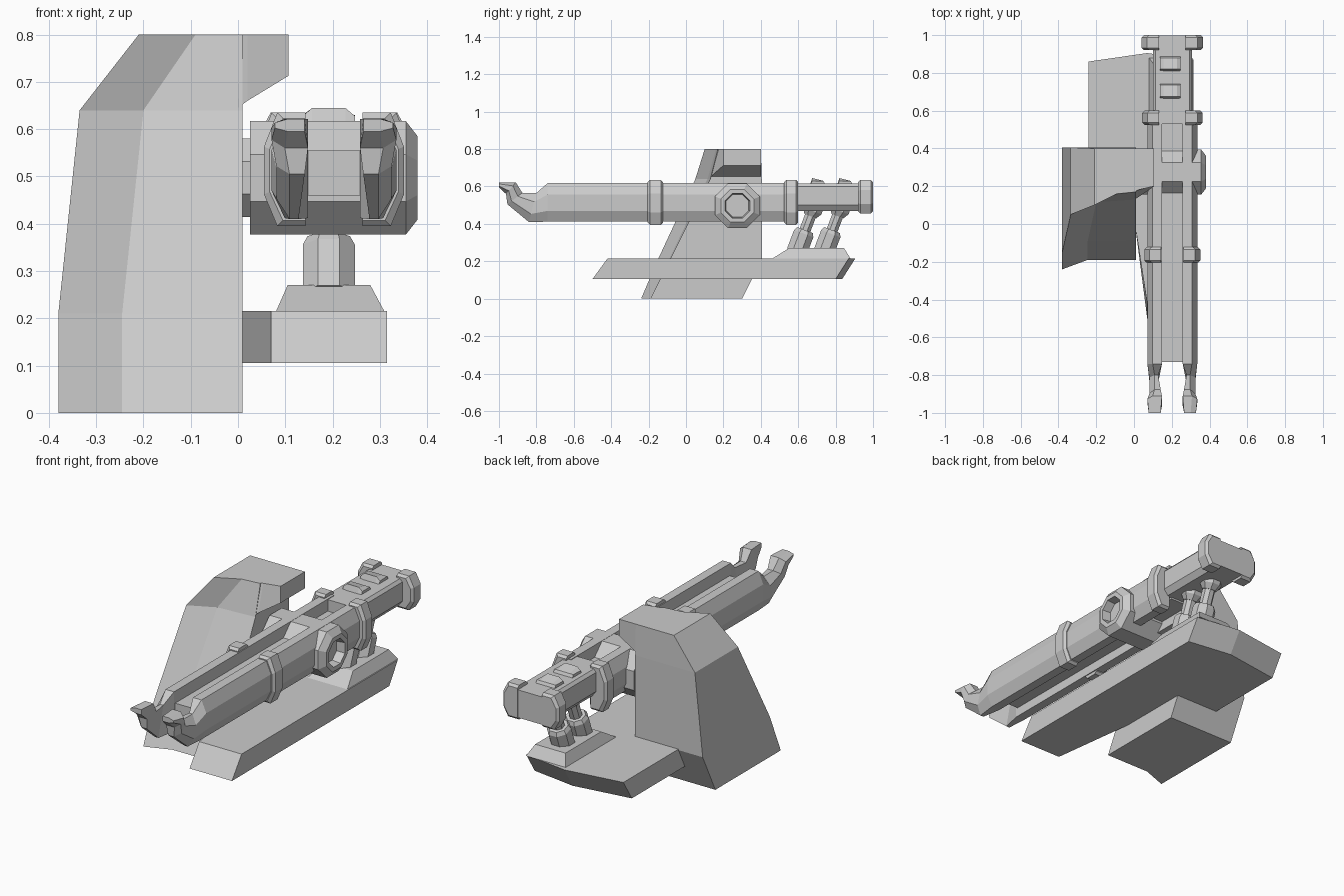
import bpy, bmesh
from math import sin, cos, pi
from mathutils import Vector

if "Cube" in bpy.data.objects:
    bpy.data.objects.remove(bpy.data.objects["Cube"])

CX = 0.203  # centre line of the gun


def loft(name, rings):
    """Skin a list of equal-length point rings and cap both ends."""
    bm = bmesh.new()
    vs = [[bm.verts.new(p) for p in r] for r in rings]
    n = len(vs[0])
    for a, b in zip(vs, vs[1:]):
        for i in range(n):
            j = (i + 1) % n
            bm.faces.new((a[i], a[j], b[j], b[i]))
    bm.faces.new(vs[0])
    bm.faces.new(vs[-1])
    bmesh.ops.recalc_face_normals(bm, faces=bm.faces)
    me = bpy.data.meshes.new(name)
    bm.to_mesh(me)
    bm.free()
    ob = bpy.data.objects.new(name, me)
    bpy.context.collection.objects.link(ob)
    return ob


def rect(x0, x1, y0, y1, z):
    return [(x0, y0, z), (x1, y0, z), (x1, y1, z), (x0, y1, z)]


def turned(name, start, axis, stations, sides=8):
    """Faceted turned part: stations are (distance along axis, radius)."""
    axis = Vector(axis).normalized()
    u = axis.cross(Vector((0, 1, 0))).normalized()
    v = axis.cross(u)
    k = 1 / cos(pi / sides)
    ang = [(i + 0.5) * 2 * pi / sides for i in range(sides)]
    return loft(name, [[Vector(start) + axis * d + (u * cos(a) + v * sin(a)) * r * k
                        for a in ang] for d, r in stations])


# support tower: horizontal sections (z, outer x, mid x, outer/mid/inner front y, back y)
tower = [(0, -.38, -.245, -.24, -.19, -.19, .30),
         (.21, -.38, -.245, -.15, -.09, -.085, .405),
         (.64, -.335, -.20, .05, .115, .13, .405),
         (.80, -.21, -.09, .10, .16, .17, .40)]
loft("support_tower", [[(xo, fo, z), (xm, fm, z), (.01, fi, z), (.01, b, z), (xo, b, z)]
                       for z, xo, xm, fo, fm, fi, b in tower])

# overhanging hook at the tower top
loft("tower_hook", [[(x, y0, z0), (x, .4, z0), (x, .4, .8), (x, y1, .8)]
                    for x, y0, y1, z0 in [(0, .13, .17, .645), (.02, .14, .18, .66),
                                          (.107, .2, .2, .713)]])

# base platform with undercut rear and sloped nose
loft("platform", [
    [(.07, -.50, .105), (.315, -.50, .105), (.315, .80, .105), (.07, .835, .105),
     (-.24, .79, .105), (-.24, .35, .105), (.005, 0, .105)],
    [(.07, -.42, .215), (.315, -.42, .215), (.315, .87, .215), (.07, .905, .215),
     (-.24, .86, .215), (-.24, .35, .215), (.005, 0, .215)]])
loft("strut_plinth", [rect(.08, .31, .46, .88, .214), rect(.105, .28, .55, .845, .27)])

# rail stations: (top y, top z, bottom y, bottom z, inner offset, outer offset)
rail = [(.58, .618, .58, .412, .055, .132),
        (-.74, .618, -.74, .412, .055, .132),
        (-.80, .565, -.84, .410, .075, .122),
        (-.875, .566, -.955, .505, .062, .122),
        (-.91, .622, -.962, .56, .055, .132),
        (-1.0, .622, -1.0, .595, .062, .125)]


def side_ring(s, yt, zt, yb, zb, xi, xo, c=.028):
    """Half-octagon section for the side s of the gun."""
    pts = [(xi, 1), (xo - c, 1), (xo, .7), (xo, .28), (xo - c, 0), (xi, 0)]
    return [(CX + s * x, yb + (yt - yb) * t, zb + (zt - zb) * t) for x, t in pts]


for s, side in ((-1, "left"), (1, "right")):
    loft("rail_" + side, [side_ring(s, *st) for st in rail])
    # raised collars with chamfered rims
    for nm, y0, y1, z0, z1, xi, xo in (("front", -.205, -.122, .395, .635, .06, .148),
                                       ("middle", .525, .60, .395, .635, .07, .16),
                                       ("rear", .92, 1.0, .456, .635, .07, .162)):
        e = .012
        loft(f"{nm}_collar_{side}",
             [side_ring(s, y, z1 - d, y, z0 + d, xi, xo - d)
              for y, d in ((y0, e), (y0 + e, 0), (y1 - e, 0), (y1, e))])

# centre bar between the rails and rear housing
loft("centre_bar", [[(CX + x, y, z) for x, z in ((-.056, .46), (.056, .46),
                     (.056, .555), (-.056, .555))] for y in (-.73, .6)])
house = [(-.103, .60), (-.09, .615), (.09, .615), (.103, .60),
         (.103, .50), (.08, .47), (-.08, .47), (-.103, .50)]
loft("rear_housing", [[(CX + x, y, z) for x, z in house] for y in (.53, .999)])

# trunnion drum with recessed octagonal socket, and its axle into the tower
turned("trunnion", (.025, .275, .497), (1, 0, 0),
       [(0, .12), (.33, .12), (.355, .088), (.355, .066), (.31, .06)])
turned("trunnion_axle", (0, .275, .497), (1, 0, 0), [(0, .083), (.05, .083)])

# two tilted struts that pass through the housing
for name, y in (("front_strut", .60), ("rear_strut", .745)):
    tilt = Vector((0, .38, 1)).normalized()
    base = Vector((.192, y - .008, .25))
    turned(name + "_sleeve", base, tilt, [(0, .055), (.105, .055), (.125, .045)])
    turned(name + "_rod", base, tilt, [(.1, .03), (.23, .03)])
    turned(name + "_cup", base, tilt, [(.205, .034), (.235, .052), (.36, .052)])
    # wedge-shaped head above the housing
    h = y + .10
    loft(name + "_head", [[(.192 + w, h - .04, .60), (.192 + w, h + .05, .60),
                           (.192 + w, h + .035, .63), (.192 + w, h - .025, t)]
                          for w, t in ((-.055, .628), (-.035, .645),
                                       (.035, .645), (.055, .628))])
